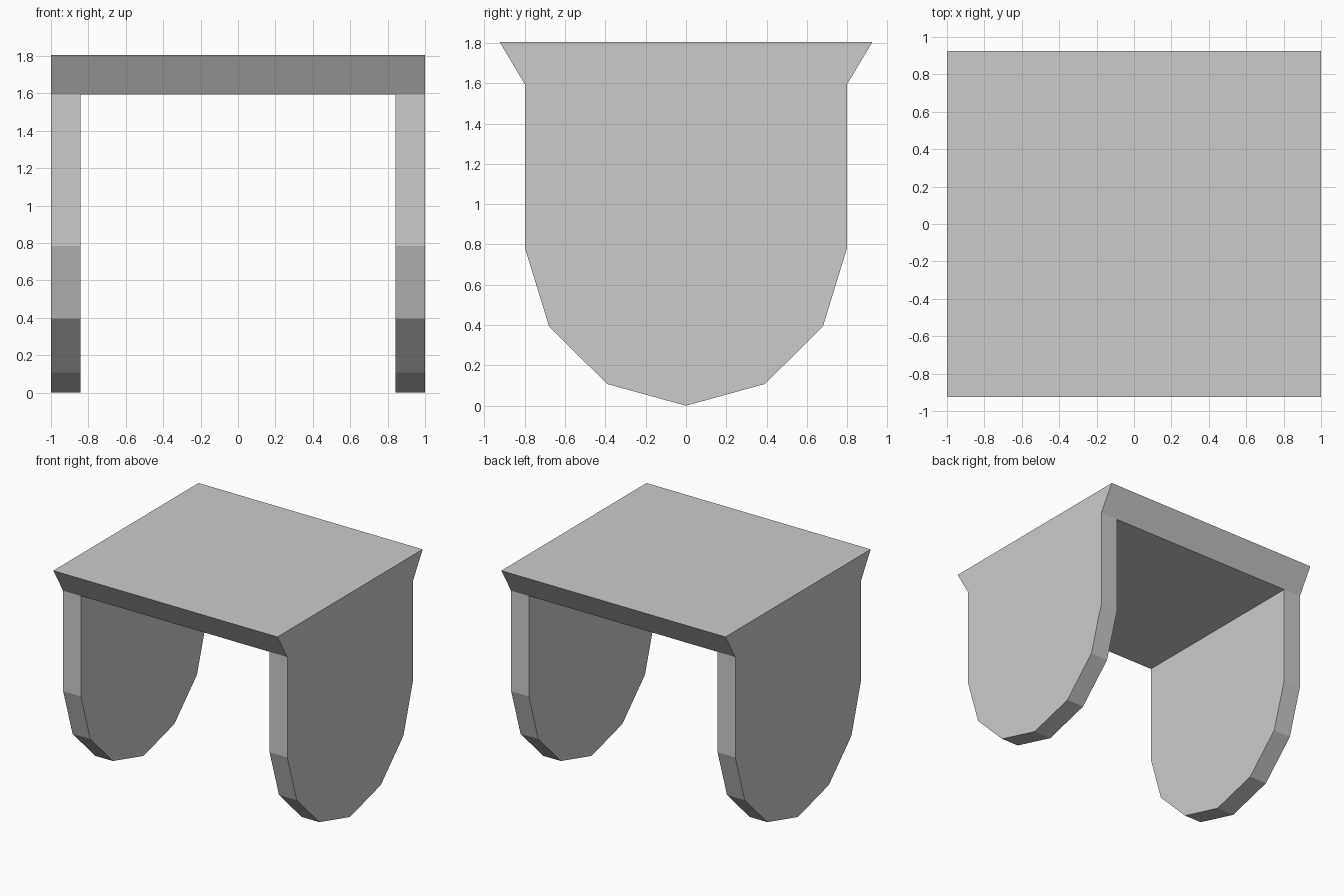
import bpy, bmesh

if "Cube" in bpy.data.objects:
    bpy.data.objects.remove(bpy.data.objects["Cube"])

def prism(name, profile, x0, x1):
    """Extrude a closed (y, z) profile along x."""
    bm = bmesh.new()
    face = bm.faces.new([bm.verts.new((x0, y, z)) for y, z in profile])
    ext = bmesh.ops.extrude_face_region(bm, geom=[face])
    verts = [v for v in ext["geom"] if isinstance(v, bmesh.types.BMVert)]
    bmesh.ops.translate(bm, verts=verts, vec=(x1 - x0, 0, 0))
    bmesh.ops.recalc_face_normals(bm, faces=bm.faces[:])
    mesh = bpy.data.meshes.new(name)
    bm.to_mesh(mesh)
    bm.free()
    obj = bpy.data.objects.new(name, mesh)
    bpy.context.collection.objects.link(obj)
    return obj

def symmetric(half):
    """Mirror a half profile across y = 0, sharing points on the centre line."""
    return half + [(-y, z) for y, z in reversed(half) if y > 0]

# Top slab with flared front and back edges
prism("top_slab", symmetric([(0.8, 1.595), (0.925, 1.805)]), -1.0, 1.0)

# Side panels with faceted rounded bottoms
panel = symmetric([(0.0, 0.0), (0.392, 0.108), (0.68, 0.395),
                   (0.8, 0.785), (0.8, 1.595)])
prism("left_panel", panel, -1.0, -0.842)
prism("right_panel", panel, 0.842, 1.0)
